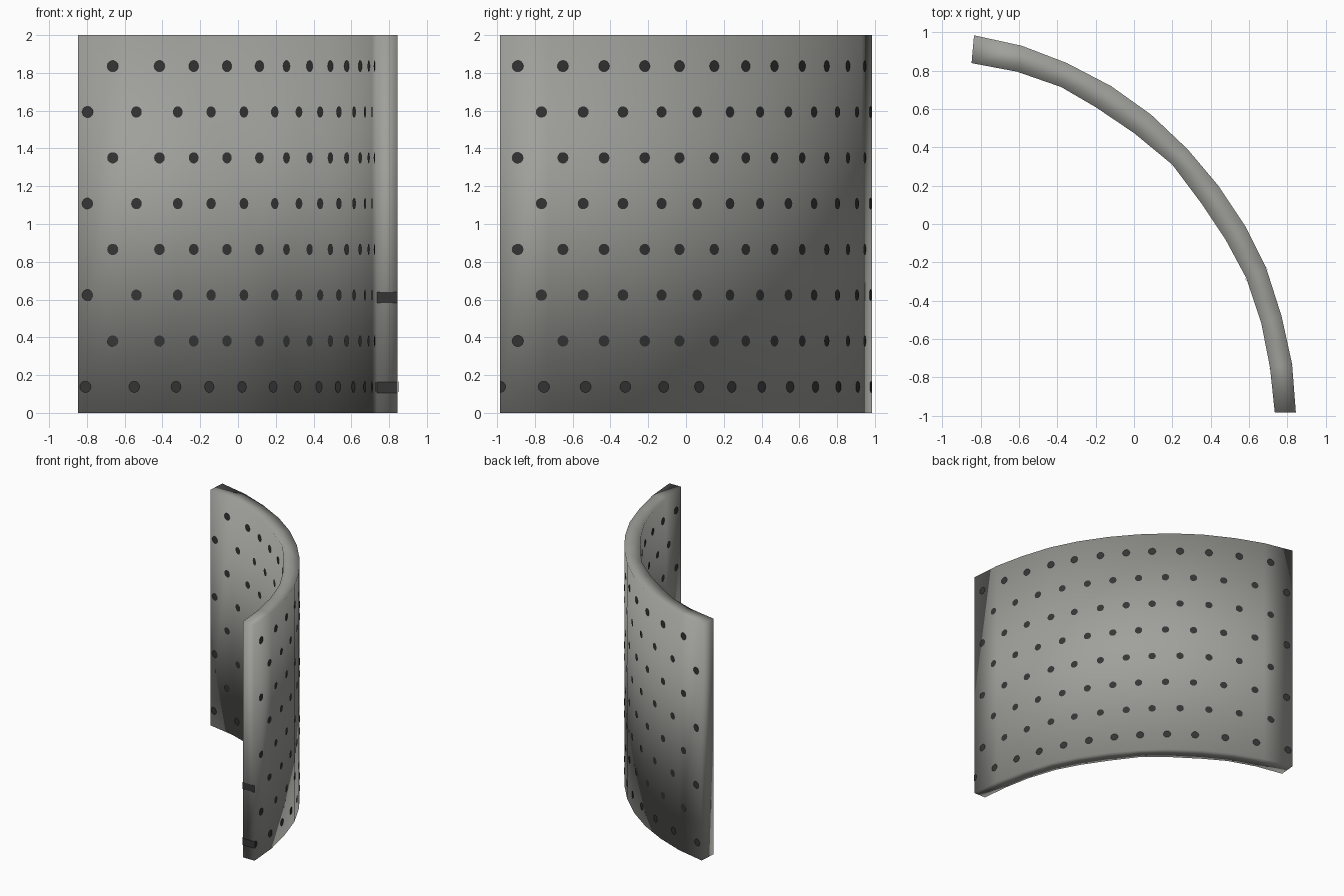
import bpy, bmesh, math
from mathutils import Vector

if "Cube" in bpy.data.objects:
    bpy.data.objects.remove(bpy.data.objects["Cube"])

# Plan of the curved wall, from the front end (y = -0.98) to the back left end
OUTER = [(.845, -.985), (.825, -.73), (.77, -.48), (.69, -.23), (.58, -.01), (.44, .2),
         (.28, .39), (.09, .57), (-.12, .72), (-.35, .84), (-.585, .93), (-.835, .985)]
INNER = [(.735, -.985), (.71, -.75), (.665, -.52), (.585, -.28), (.48, -.085), (.35, .11),
         (.2, .31), (0, .475), (-.2, .61), (-.38, .715), (-.61, .795), (-.848, .84)]
HEIGHT = 2.0
# Dot positions along the wall, in plan segments, for the two staggered rows
ROW_A = [.37, 1.31, 2.18, 3.05, 3.88, 4.75, 5.6, 6.42, 7.28, 8.18, 9.15, 10.22]
ROW_B = [.86, 1.74, 2.58, 3.45, 4.32, 5.16, 6.0, 6.83, 7.7, 8.65, 9.68, 10.78]


def material(name, rgb):
    m = bpy.data.materials.new(name)
    m.diffuse_color = (*rgb, 1)
    m.use_nodes = True
    m.node_tree.nodes["Principled BSDF"].inputs["Base Color"].default_value = m.diffuse_color
    return m


def finish(bm, name, mat):
    me = bpy.data.meshes.new(name)
    bm.to_mesh(me)
    bm.free()
    me.materials.append(mat)
    ob = bpy.data.objects.new(name, me)
    bpy.context.collection.objects.link(ob)
    return ob


grey = material("wall grey", (.35, .35, .33))
dark = material("dot dark grey", (.035, .035, .035))

# Curved wall, smooth all over
bm = bmesh.new()
rings = [[bm.verts.new((x, y, z)) for x, y in pts]
         for pts, z in ((OUTER, 0), (OUTER, HEIGHT), (INNER, HEIGHT), (INNER, 0))]
for k in range(4):
    a, b = rings[k], rings[(k + 1) % 4]
    for i in range(len(a) - 1):
        bm.faces.new((a[i], a[i + 1], b[i + 1], b[i]))
bm.faces.new([r[0] for r in rings])
bm.faces.new([r[-1] for r in reversed(rings)])
bmesh.ops.recalc_face_normals(bm, faces=bm.faces)
for f in bm.faces:
    f.smooth = True
finish(bm, "curved_wall", grey)


def on_wall(pts, p, side, lift=.004):
    """Point just above one wall side at segment position p, and its normal."""
    p = min(max(p, 0), 11)
    i = min(int(p), 10)
    a, b = Vector((*pts[i], 0)), Vector((*pts[i + 1], 0))
    d = b - a
    n = Vector((d.y, -d.x, 0)).normalized() * side
    return a.lerp(b, p - i) + n * lift, n, d.length


def add_dot(bm, pts, side, p, z, r=.03, n=14):
    centre, normal, length = on_wall(pts, p, side)
    mid = bm.verts.new(centre + Vector((0, 0, z)))
    rim = []
    for k in range(n):
        t = 2 * math.pi * k / n
        c = on_wall(pts, p + r * math.cos(t) / length, side)[0]
        rim.append(bm.verts.new(c + Vector((0, 0, z + r * math.sin(t)))))
    for k in range(n):
        f = bm.faces.new((mid, rim[k], rim[(k + 1) % n]))
        f.normal_update()
        if f.normal.dot(normal) < 0:
            f.normal_flip()


# Staggered dots on both sides of the wall
for name, pts, side in (("outer_dots", OUTER, 1), ("inner_dots", INNER, -1)):
    bm = bmesh.new()
    for row in range(8):
        z = .138 + row * .2425
        for p in (ROW_A if row % 2 else ROW_B):
            add_dot(bm, pts, side, p + (.05 if row == 0 else 0), z)
    add_dot(bm, pts, side, .0, .138)
    finish(bm, name, dark)

# Dark strips where dots cross the front end
bm = bmesh.new()
for z in (.135, .61):
    bm.faces.new([bm.verts.new((x, -.988, z + h)) for x, h in
                  ((.735, -.029), (.845, -.029), (.845, .029), (.735, .029))])
finish(bm, "end_strips", dark)
